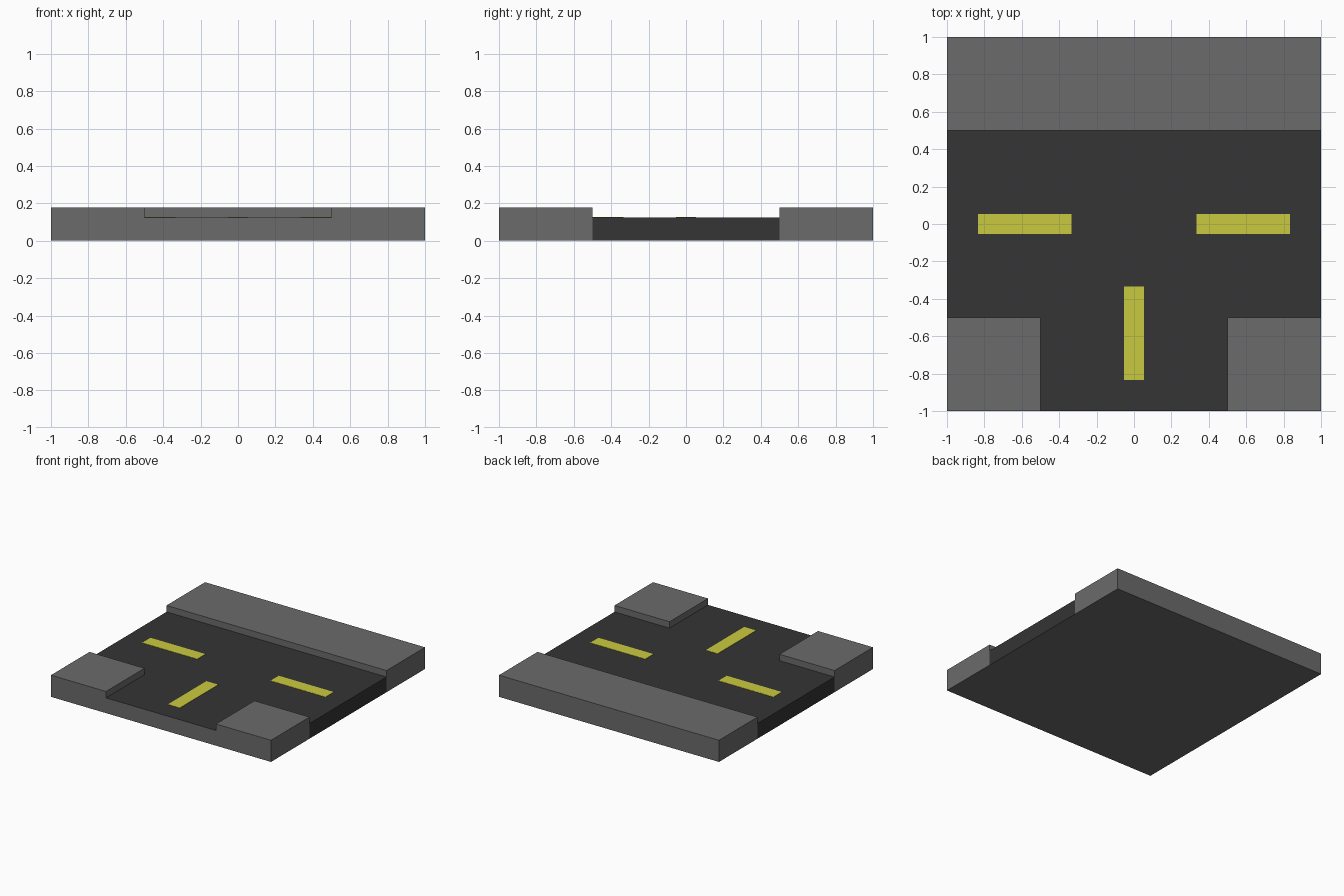
import bpy, bmesh, math

if "Cube" in bpy.data.objects:
    bpy.data.objects.remove(bpy.data.objects["Cube"])

ROAD_Z, WALK_Z = 0.125, 0.178


def material(name, rgb):
    m = bpy.data.materials.new(name)
    m.diffuse_color = (*rgb, 1)
    m.use_nodes = True
    m.node_tree.nodes["Principled BSDF"].inputs["Base Color"].default_value = m.diffuse_color
    return m


concrete = material("concrete grey", (0.147, 0.147, 0.147))
asphalt = material("asphalt dark grey", (0.035, 0.035, 0.035))
paint = material("yellow paint", (0.59, 0.59, 0.05))


def finish(bm, name, mats):
    mesh = bpy.data.meshes.new(name)
    bm.to_mesh(mesh)
    bm.free()
    for m in mats:
        mesh.materials.append(m)
    bpy.context.collection.objects.link(bpy.data.objects.new(name, mesh))


def extrude_up(bm, faces, h):
    new = bmesh.ops.extrude_face_region(bm, geom=faces)["geom"]
    bmesh.ops.translate(bm, vec=(0, 0, h),
                        verts=[v for v in new if isinstance(v, bmesh.types.BMVert)])
    return [f for f in new if isinstance(f, bmesh.types.BMFace)]


# Road tile: a plan of cells, raised to road level, then pavements raised further
bm = bmesh.new()
cuts = (-1, -0.5, 0.5, 1)
grid = [[bm.verts.new((x, y, 0)) for y in cuts] for x in cuts]
cells = [bm.faces.new((grid[i][j], grid[i + 1][j], grid[i + 1][j + 1], grid[i][j + 1]))
         for i in range(3) for j in range(3)]
bottom = [f.copy() for f in cells]
top = extrude_up(bm, cells, ROAD_Z)


def is_pavement(f):
    c = f.calc_center_median()
    return c.y > 0.5 or (c.y < -0.5 and abs(c.x) > 0.5)


walks = [f for f in top if is_pavement(f)]
old_walks = extrude_up(bm, walks, WALK_Z - ROAD_Z)
bmesh.ops.remove_doubles(bm, verts=bm.verts, dist=1e-4)
bmesh.ops.recalc_face_normals(bm, faces=bm.faces)

# Asphalt on the road surface and on the cut road ends at left and right
for f in bm.faces:
    c = f.calc_center_median()
    surface = abs(f.normal.z) > 0.9 and abs(c.z - ROAD_Z) < 0.01
    road_end = abs(c.x) > 0.99 and abs(c.y) < 0.5
    f.material_index = 1 if surface or road_end else 0
bmesh.ops.dissolve_limit(bm, angle_limit=math.radians(1), verts=bm.verts,
                         edges=bm.edges, delimit={'MATERIAL'})
finish(bm, "road_and_pavement", (concrete, asphalt))


# Lane markings: thin painted plates
def marking(name, x, y, sx, sy):
    bm = bmesh.new()
    bmesh.ops.create_cube(bm, size=1)
    for v in bm.verts:
        v.co = (x + v.co.x * sx, y + v.co.y * sy, ROAD_Z + 0.001 + v.co.z * 0.003)
    finish(bm, name, (paint,))


for side, label in ((-1, "left"), (1, "right")):
    marking(label + "_lane_marking", side * 0.583, 0, 0.5, 0.108)
marking("front_lane_marking", 0, -0.583, 0.108, 0.5)
